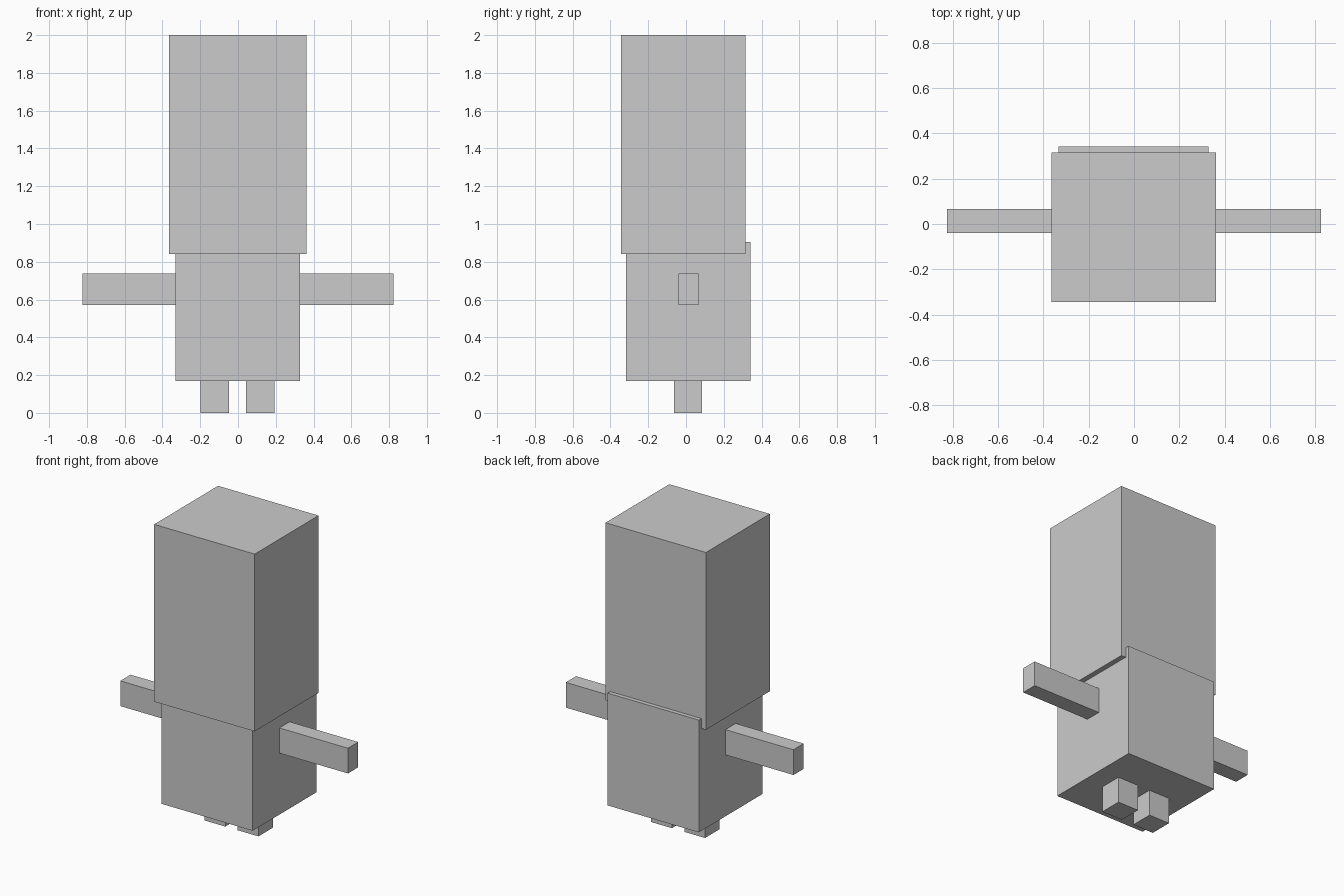
import bpy

if "Cube" in bpy.data.objects:
    bpy.data.objects.remove(bpy.data.objects["Cube"])

grey = bpy.data.materials.new("plain_grey")
grey.diffuse_color = (0.6, 0.6, 0.6, 1.0)
grey.use_nodes = True
grey.node_tree.nodes["Principled BSDF"].inputs["Base Color"].default_value = grey.diffuse_color


def box(name, low, high):
    """Axis-aligned block between two opposite corners."""
    centre = [(a + b) / 2 for a, b in zip(low, high)]
    bpy.ops.mesh.primitive_cube_add(size=1, location=centre)
    part = bpy.context.object
    part.name = name
    part.scale = [b - a for a, b in zip(low, high)]
    bpy.ops.object.transform_apply(location=False, rotation=False, scale=True)
    part.data.materials.append(grey)


# Tall head, with the torso's top set slightly into it and standing out behind
box("head", (-0.365, -0.345, 0.84), (0.362, 0.315, 2.0))
box("torso", (-0.332, -0.317, 0.17), (0.328, 0.342, 0.905))

# Straight arms held out to the sides, and short legs
for side, sign in (("left", -1), ("right", 1)):
    arm = sorted((sign * 0.328, sign * 0.824))
    box(side + "_arm", (arm[0], -0.04, 0.572), (arm[1], 0.066, 0.737))
    leg = sorted((sign * 0.045 - 0.003, sign * 0.195 - 0.003))
    box(side + "_leg", (leg[0], -0.063, 0.0), (leg[1], 0.086, 0.172))
